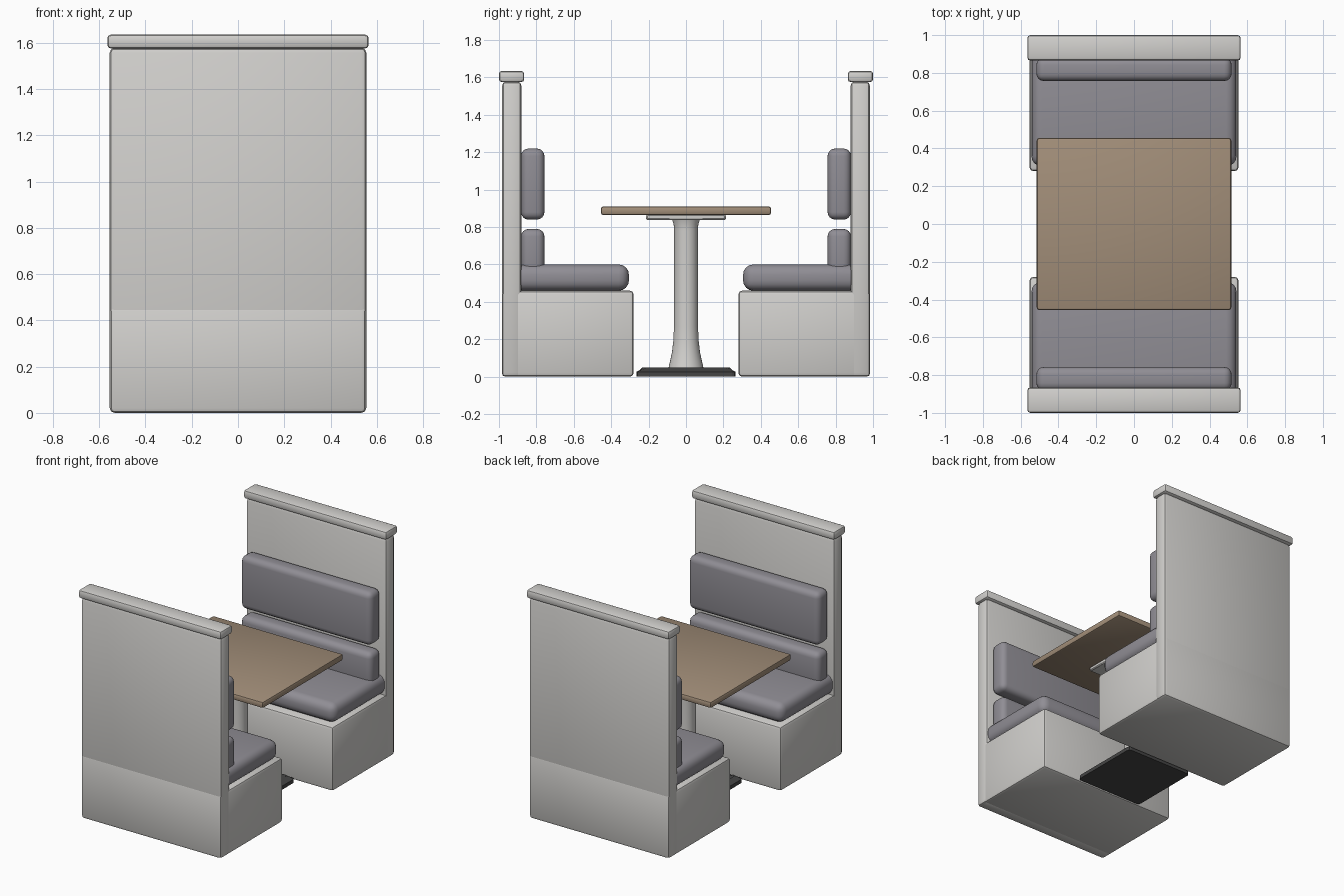
import bpy, bmesh, math

cube = bpy.data.objects.get("Cube")
if cube:
    bpy.data.objects.remove(cube, do_unlink=True)


def material(name, rgb, rough=0.6):
    m = bpy.data.materials.new(name)
    m.use_nodes = True
    m.diffuse_color = (*rgb, 1)
    bsdf = m.node_tree.nodes["Principled BSDF"]
    bsdf.inputs["Base Color"].default_value = (*rgb, 1)
    bsdf.inputs["Roughness"].default_value = rough
    return m


PANEL = material("light grey panel", (0.64, 0.63, 0.61))
FABRIC = material("grey upholstery", (0.28, 0.27, 0.30))
WOOD = material("brown wood", (0.36, 0.27, 0.19))
DARK = material("dark metal", (0.06, 0.06, 0.06))


def finish(name, bm, mat, smooth=40):
    mesh = bpy.data.meshes.new(name)
    bmesh.ops.recalc_face_normals(bm, faces=bm.faces)
    bm.to_mesh(mesh)
    bm.free()
    mesh.materials.append(mat)
    ob = bpy.data.objects.new(name, mesh)
    bpy.context.collection.objects.link(ob)
    bpy.ops.object.select_all(action="DESELECT")
    ob.select_set(True)
    bpy.context.view_layer.objects.active = ob
    bpy.ops.object.shade_smooth_by_angle(angle=math.radians(smooth))
    return ob


def box(name, half_x, y, z, mat, radius, segments=2):
    """Rounded box centred on x, spanning the y and z ranges."""
    bm = bmesh.new()
    bmesh.ops.create_cube(bm, size=1)
    for v in bm.verts:
        v.co.x *= 2 * half_x
        v.co.y = (y[0] + y[1]) / 2 + v.co.y * (y[1] - y[0])
        v.co.z = (z[0] + z[1]) / 2 + v.co.z * (z[1] - z[0])
    bmesh.ops.bevel(bm, geom=bm.edges[:], offset=radius, segments=segments,
                    profile=0.5, affect="EDGES")
    return finish(name, bm, mat)


def lathe(name, profile, mat, steps=32):
    """Spin (radius, height) points around the z axis."""
    bm = bmesh.new()
    rings = []
    for r, z in profile:
        rings.append([bm.verts.new((r * math.cos(a), r * math.sin(a), z))
                      for a in (2 * math.pi * i / steps for i in range(steps))])
    for low, high in zip(rings, rings[1:]):
        for i in range(steps):
            j = (i + 1) % steps
            bm.faces.new((low[i], low[j], high[j], high[i]))
    bm.faces.new(rings[0])
    bm.faces.new(rings[-1])
    return finish(name, bm, mat)


def bench(side, sign):
    """One bench with its high back; sign picks the end of the table."""
    def part(name, half_x, near, far, z, mat, radius, segments=2):
        y = sorted((sign * near, sign * far))
        box(f"{side}_{name}", half_x, y, z, mat, radius, segments)

    part("bench_base", 0.553, 0.28, 0.985, (0, 0.46), PANEL, 0.02)
    part("back_panel", 0.555, 0.88, 0.983, (0, 1.578), PANEL, 0.022)
    part("cap_rail", 0.565, 0.865, 1.0, (1.575, 1.635), PANEL, 0.016)
    part("seat_cushion", 0.543, 0.305, 0.93, (0.46, 0.60), FABRIC, 0.055, 4)
    part("lower_back_cushion", 0.517, 0.757, 0.882, (0.54, 0.79), FABRIC, 0.04, 4)
    part("upper_back_cushion", 0.517, 0.757, 0.882, (0.84, 1.22), FABRIC, 0.04, 4)


bench("front", -1)
bench("rear", 1)

# Table
box("table_top", 0.515, (-0.455, 0.455), (0.865, 0.91), WOOD, 0.012)
box("table_mount_plate", 0.213, (-0.213, 0.213), (0.838, 0.868), PANEL, 0.007, 1)
lathe("table_post", [(0.094, 0.045), (0.086, 0.08), (0.075, 0.13), (0.068, 0.19),
                     (0.064, 0.27), (0.063, 0.78), (0.066, 0.815), (0.075, 0.842)], PANEL)

# Square foot with a sloped top
bm = bmesh.new()
bmesh.ops.create_cube(bm, size=1)
for v in bm.verts:
    v.co = (v.co.x * 0.53, v.co.y * 0.53, 0.026 if v.co.z > 0 else 0)
uprights = [e for e in bm.edges if abs(e.verts[0].co.z - e.verts[1].co.z) > 0.01]
bmesh.ops.bevel(bm, geom=uprights, offset=0.02, segments=2, profile=0.5, affect="EDGES")
top = [f for f in bm.faces if all(v.co.z > 0.02 for v in f.verts)]
bmesh.ops.inset_region(bm, faces=top, thickness=0.06)
for f in top:
    for v in f.verts:
        v.co.z = 0.05
finish("table_foot", bm, DARK, 15)
